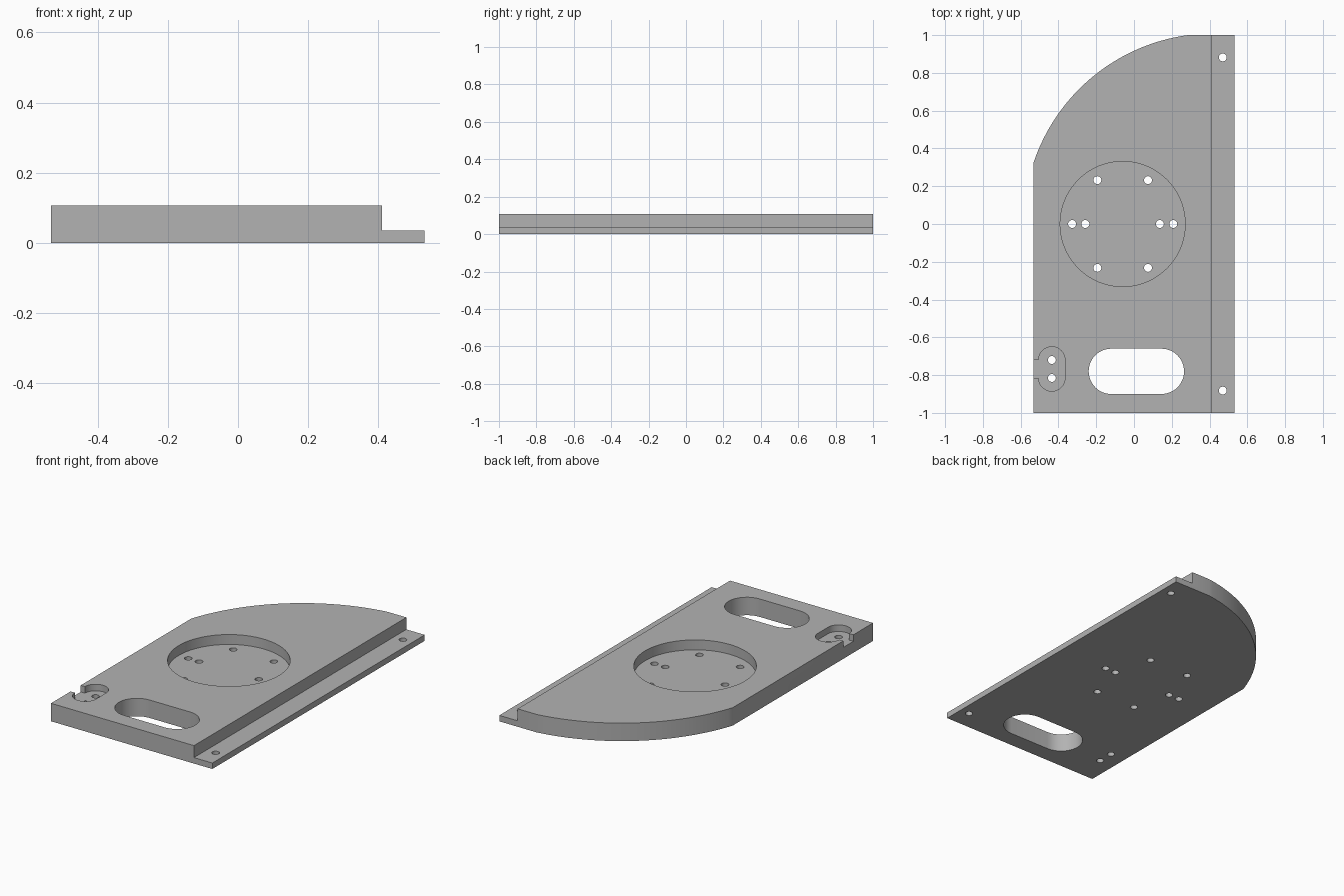
import bpy, bmesh, math
from mathutils import Matrix

if "Cube" in bpy.data.objects:
    bpy.data.objects.remove(bpy.data.objects["Cube"], do_unlink=True)

TOP, LEDGE, POCKET, RECESS = 0.107, 0.0355, 0.048, 0.068
LEFT, RIGHT, STEP = -0.533, 0.531, 0.41

grey = bpy.data.materials.new("machined grey")
grey.use_nodes = True
grey.diffuse_color = (0.45, 0.45, 0.45, 1)
grey.node_tree.nodes["Principled BSDF"].inputs["Base Color"].default_value = (0.45, 0.45, 0.45, 1)


def arc(cx, cy, r, start, end, n=24):
    angles = [math.radians(start + (end - start) * i / n) for i in range(n + 1)]
    return [(cx + r * math.cos(a), cy + r * math.sin(a)) for a in angles]


def circle(cx, cy, r, n=32):
    return arc(cx, cy, r, 0, 360, n)[:-1]


def prism(name, outline, z0, z1, turn=None):
    """Extrude a closed counter-clockwise outline from z0 to z1."""
    bm = bmesh.new()
    base = bm.faces.new([bm.verts.new((x, y, z0)) for x, y in outline])
    side = bmesh.ops.extrude_face_region(bm, geom=[base])["geom"]
    verts = [g for g in side if isinstance(g, bmesh.types.BMVert)]
    bmesh.ops.translate(bm, verts=verts, vec=(0, 0, z1 - z0))
    if turn:
        bm.transform(turn)
    bmesh.ops.recalc_face_normals(bm, faces=bm.faces)
    mesh = bpy.data.meshes.new(name)
    bm.to_mesh(mesh)
    bm.free()
    mesh.materials.append(grey)
    obj = bpy.data.objects.new(name, mesh)
    bpy.context.collection.objects.link(obj)
    return obj


def cut(name, outline, z0, z1, turn=None):
    """Subtract a prism from the plate and discard the cutter."""
    cutter = prism(name, outline, z0, z1, turn)
    cutter.hide_render = True
    mod = plate.modifiers.new(name, 'BOOLEAN')
    mod.operation, mod.solver, mod.object = 'DIFFERENCE', 'EXACT', cutter
    bpy.ops.object.modifier_apply(modifier=mod.name)
    bpy.data.objects.remove(cutter, do_unlink=True)


# Plate with one large rounded corner
cx, cy, r = 0.42, 0.005, 1.004
a0 = math.degrees(math.acos((1 - cy) / r)) + 90
a1 = 180 - math.degrees(math.acos((cx - LEFT) / r))
outline = [(LEFT, -1), (RIGHT, -1), (RIGHT, 1)] + arc(cx, cy, r, a0, a1, 40)
plate = prism("base_plate", outline, 0, TOP)
bpy.context.view_layer.objects.active = plate
plate.select_set(True)

# Stepped ledge along the side
cut("ledge_cutter", [(STEP, -2), (1, -2), (1, 2), (STEP, 2)], LEDGE, 1)

# Round pocket
cut("pocket_cutter", circle(-0.06, 0, 0.331, 80), POCKET, 1)

# Handle slot through the plate
cut("slot_cutter", arc(0.145, -0.78, 0.12, -90, 90) + arc(-0.12, -0.78, 0.12, 90, 270), -1, 1)

# Small recess opening to the left edge
cut("recess_cutter", [(-0.7, -0.815)] + arc(-0.435, -0.815, 0.07, 180, 360)
    + arc(-0.435, -0.72, 0.07, 0, 180) + [(-0.7, -0.72)], RECESS, 1)

# Rounded groove across the underside
groove_turn = Matrix.Rotation(math.radians(90), 4, 'Z') @ Matrix.Rotation(math.radians(90), 4, 'X')
cut("groove_cutter", circle(-0.48, -0.05, 0.097, 96), -1, 1, groove_turn)

# Bolt holes: ring and inner pair in the pocket, two in the recess, two in the ledge
holes = [(-0.06 + 0.268 * math.cos(math.radians(a)), 0.268 * math.sin(math.radians(a)))
         for a in range(0, 360, 60)]
holes += [(-0.06 + s * 0.197, 0) for s in (-1, 1)]
holes += [(-0.435, y) for y in (-0.72, -0.815)]
holes += [(0.47, s * 0.882) for s in (-1, 1)]
for x, y in holes:
    cut("hole_cutter", circle(x, y, 0.021, 20), -1, 1)

bpy.ops.object.shade_smooth_by_angle(angle=math.radians(30))
